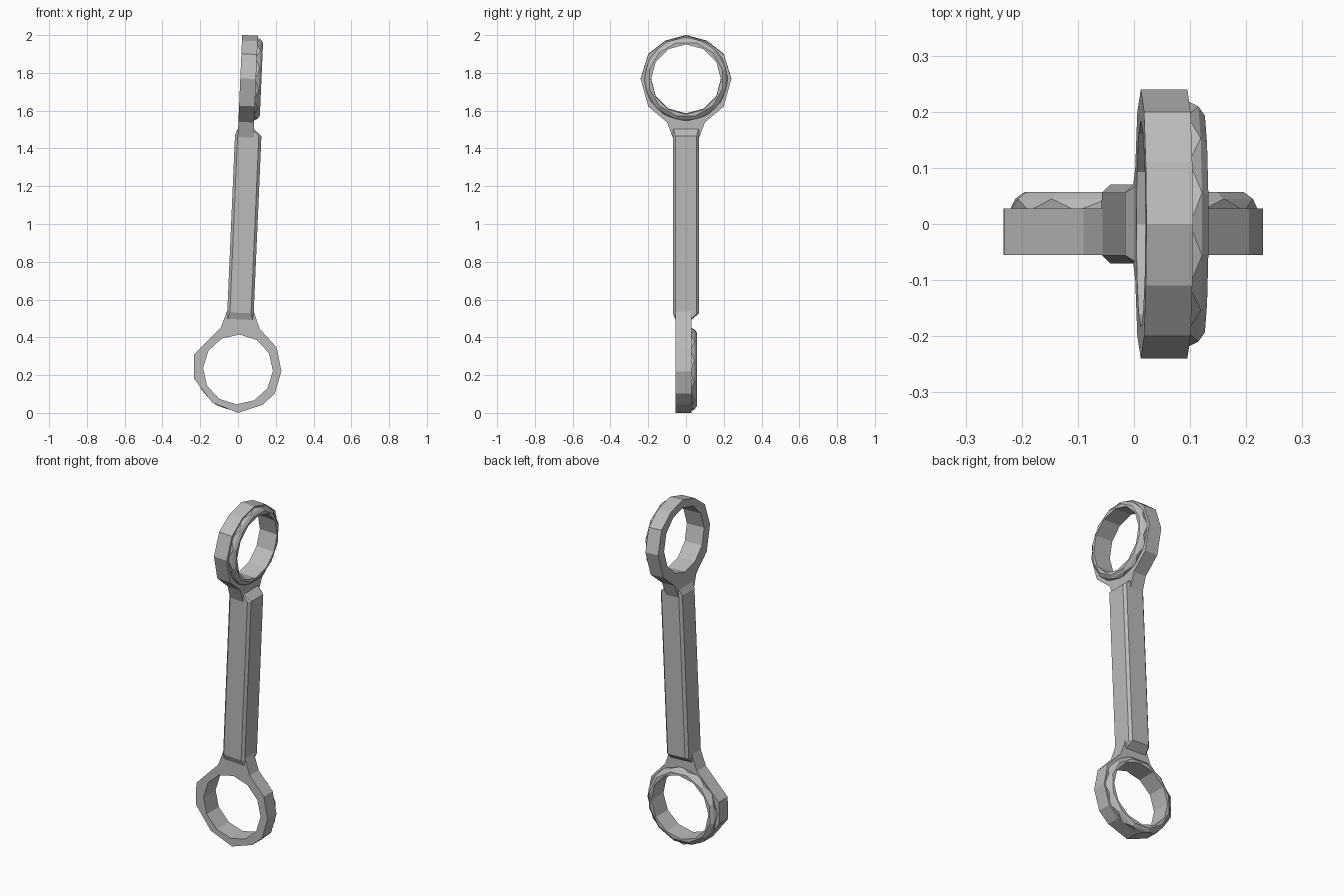
import bpy, bmesh, math
from mathutils import Matrix, Vector

cube = bpy.data.objects.get("Cube")
if cube:
    bpy.data.objects.remove(cube, do_unlink=True)

steel = bpy.data.materials.new("plain grey steel")
steel.use_nodes = True
GREY = (0.5, 0.5, 0.5, 1)
steel.diffuse_color = GREY
steel.node_tree.nodes["Principled BSDF"].inputs["Base Color"].default_value = GREY

SIDES = 12
BORE = 0.185
BACK, STEP, FACE = -0.055, 0.028, 0.057    # heights along a ring's axis
LOW, SPAN = 0.23, 1.54                     # lower centre, distance between centres
LEAN = (Matrix.Translation((0, 0, LOW)) @ Matrix.Rotation(math.radians(2.5), 4, 'Y'))

# Each end frame maps (across, along bar, ring axis) into the leaning link
LOWER = LEAN @ Matrix(((1, 0, 0, 0), (0, 0, 1, 0), (0, 1, 0, 0), (0, 0, 0, 1)))
UPPER = LEAN @ Matrix(((0, 0, 1, 0), (1, 0, 0, 0), (0, -1, 0, SPAN), (0, 0, 0, 1)))


def finish(name, bm, frame):
    bm.transform(frame)
    bmesh.ops.recalc_face_normals(bm, faces=bm.faces)
    mesh = bpy.data.meshes.new(name)
    bm.to_mesh(mesh)
    bm.free()
    mesh.materials.append(steel)
    obj = bpy.data.objects.new(name, mesh)
    bpy.context.collection.objects.link(obj)
    return obj


def circle(radius, height, phase=0.0):
    step = math.tau / SIDES
    return [Vector((radius * math.cos((i + phase) * step),
                    radius * math.sin((i + phase) * step), height))
            for i in range(SIDES)]


def loft(bm, loops, cyclic=False, caps=False):
    rings = [[bm.verts.new(p) for p in loop] for loop in loops]
    pairs = list(zip(rings, rings[1:]))
    if cyclic:
        pairs.append((rings[-1], rings[0]))
    for a, b in pairs:
        n = len(a)
        for i in range(n):
            j = (i + 1) % n
            bm.faces.new((a[i], a[j], b[j], b[i]))
    if caps:
        bm.faces.new(rings[0])
        bm.faces.new(rings[-1])


def ring_with_neck(name, outline, frame):
    # Flat plate with a bore, extruded along the ring axis
    bm = bmesh.new()
    for loop in ([Vector((u, v, BACK)) for u, v in outline], circle(BORE, BACK)):
        verts = [bm.verts.new(p) for p in loop]
        for i, v in enumerate(verts):
            bm.edges.new((v, verts[(i + 1) % len(verts)]))
    bmesh.ops.triangle_fill(bm, edges=bm.edges[:], use_beauty=True)
    out = bmesh.ops.extrude_face_region(bm, geom=bm.faces[:], use_keep_orig=True)
    top = [g for g in out["geom"] if isinstance(g, bmesh.types.BMVert)]
    bmesh.ops.translate(bm, verts=top, vec=(0, 0, STEP - BACK))
    return finish(name, bm, frame)


def collar(name, frame):
    # Raised faceted lip on one side of the ring
    bm = bmesh.new()
    loft(bm, [circle(0.222, STEP - 0.005), circle(0.217, 0.045, 0.5),
              circle(0.2, FACE, 0.5), circle(BORE, FACE), circle(BORE, STEP - 0.005)],
         cyclic=True)
    bmesh.ops.triangulate(bm, faces=bm.faces[:])
    return finish(name, bm, frame)


lower_outline = [(0.07, 0.31), (0.105, 0.22), (0.2, 0.125), (0.23, 0), (0.2, -0.12),
                 (0.14, -0.18), (0.01, -0.23), (-0.13, -0.18), (-0.23, -0.06),
                 (-0.235, 0.07), (-0.1, 0.22), (-0.07, 0.31)]
half = [(0.07, 0.31), (0.1, 0.23), (0.2, 0.145), (0.24, 0), (0.2, -0.13), (0.11, -0.2)]
upper_outline = half + [(0, -0.23)] + [(-u, v) for u, v in reversed(half)]

for side, outline, frame in (("lower", lower_outline, LOWER), ("upper", upper_outline, UPPER)):
    ring_with_neck(side + "_ring", outline, frame)
    collar(side + "_collar", frame)


# Bar with chamfered edges, sloping in to each neck
def section(x0, x1, y0, y1, z, cut=0.014):
    pts = [(x0 + cut, y0), (x1 - cut, y0), (x1, y0 + cut), (x1, y1 - cut),
           (x1 - cut, y1), (x0 + cut, y1), (x0, y1 - cut), (x0, y0 + cut)]
    return [Vector((x, y, z)) for x, y in pts]


W = 0.07
bm = bmesh.new()
loft(bm, [section(-W, W, BACK, STEP, 0.265, 0.004),
          section(-W, W, -W, W, 0.3),
          section(-W, W, -W, W, SPAN - 0.3),
          section(BACK, STEP, -W, W, SPAN - 0.265, 0.004)], caps=True)
finish("bar", bm, LEAN)
